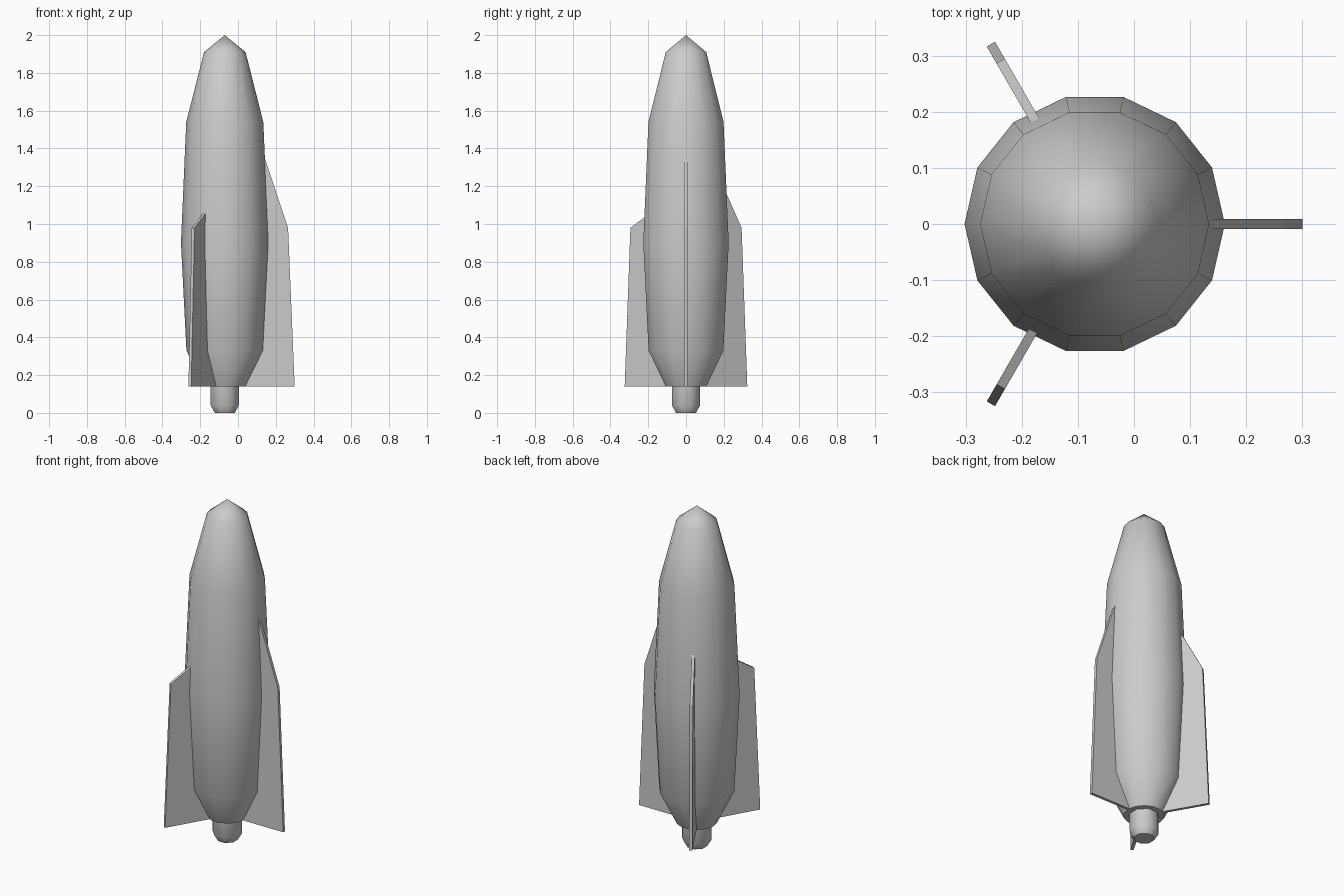
import bpy
import bmesh
from math import cos, sin, pi, radians
from mathutils import Matrix

AXIS_X = -0.07

cube = bpy.data.objects.get("Cube")
if cube:
    bpy.data.objects.remove(cube, do_unlink=True)

grey = bpy.data.materials.new("plain grey")
grey.use_nodes = True
grey.diffuse_color = (0.6, 0.6, 0.6, 1)
grey.node_tree.nodes["Principled BSDF"].inputs["Base Color"].default_value = grey.diffuse_color


def finish(name, bm, smooth_angle=None):
    bmesh.ops.recalc_face_normals(bm, faces=bm.faces)
    mesh = bpy.data.meshes.new(name)
    bm.to_mesh(mesh)
    bm.free()
    mesh.materials.append(grey)
    if smooth_angle:
        mesh.shade_smooth()
        mesh.set_sharp_from_angle(angle=radians(smooth_angle))
    obj = bpy.data.objects.new(name, mesh)
    obj.location.x = AXIS_X
    bpy.context.collection.objects.link(obj)
    return obj


def turned(name, profile, sides, start=0.0, tip=None):
    """Closed turned solid from (radius, height) rings, with an optional point on top."""
    bm = bmesh.new()
    angles = [start + 2 * pi * i / sides for i in range(sides)]
    rings = [[bm.verts.new((r * cos(a), r * sin(a), z)) for a in angles]
             for r, z in profile]
    for low, high in zip(rings, rings[1:]):
        for i in range(sides):
            j = (i + 1) % sides
            bm.faces.new((low[i], low[j], high[j], high[i]))
    bm.faces.new(rings[0][::-1])
    if tip is None:
        bm.faces.new(rings[-1])
    else:
        point = bm.verts.new((0, 0, tip))
        for i in range(sides):
            bm.faces.new((rings[-1][i], rings[-1][(i + 1) % sides], point))
    return finish(name, bm, 50)


def fin(name, angle, slope, thickness=0.017):
    """Flat plate whose top edge climbs towards the body at the given slope."""
    root, shoulder, top = 0.19, 0.335, 0.98
    outline = [(0.08, 0.14), (0.37, 0.14), (shoulder, top),
               (root, top + slope * (shoulder - root)), (0.08, top)]
    bm = bmesh.new()
    face = bm.faces.new([bm.verts.new((r, -thickness / 2, z)) for r, z in outline])
    side = bmesh.ops.extrude_face_region(bm, geom=[face])
    moved = [v for v in side["geom"] if isinstance(v, bmesh.types.BMVert)]
    bmesh.ops.translate(bm, verts=moved, vec=(0, thickness, 0))
    bm.transform(Matrix.Rotation(radians(angle), 4, "Z"))
    return finish(name, bm)


# Hull and exhaust
turned("hull", [(0.11, 0.14), (0.203, 0.33), (0.232, 0.9), (0.204, 1.54), (0.11, 1.91)],
       14, tip=2.0)
turned("exhaust_nozzle", [(0.057, 0), (0.081, 0.04), (0.081, 0.2)], 8, start=pi / 8)

# Three fins, each with its own top slope
fin("left_fin", 0, 3.0)
fin("back_fin", 120, 1.95)
fin("front_fin", 240, 0.64)
